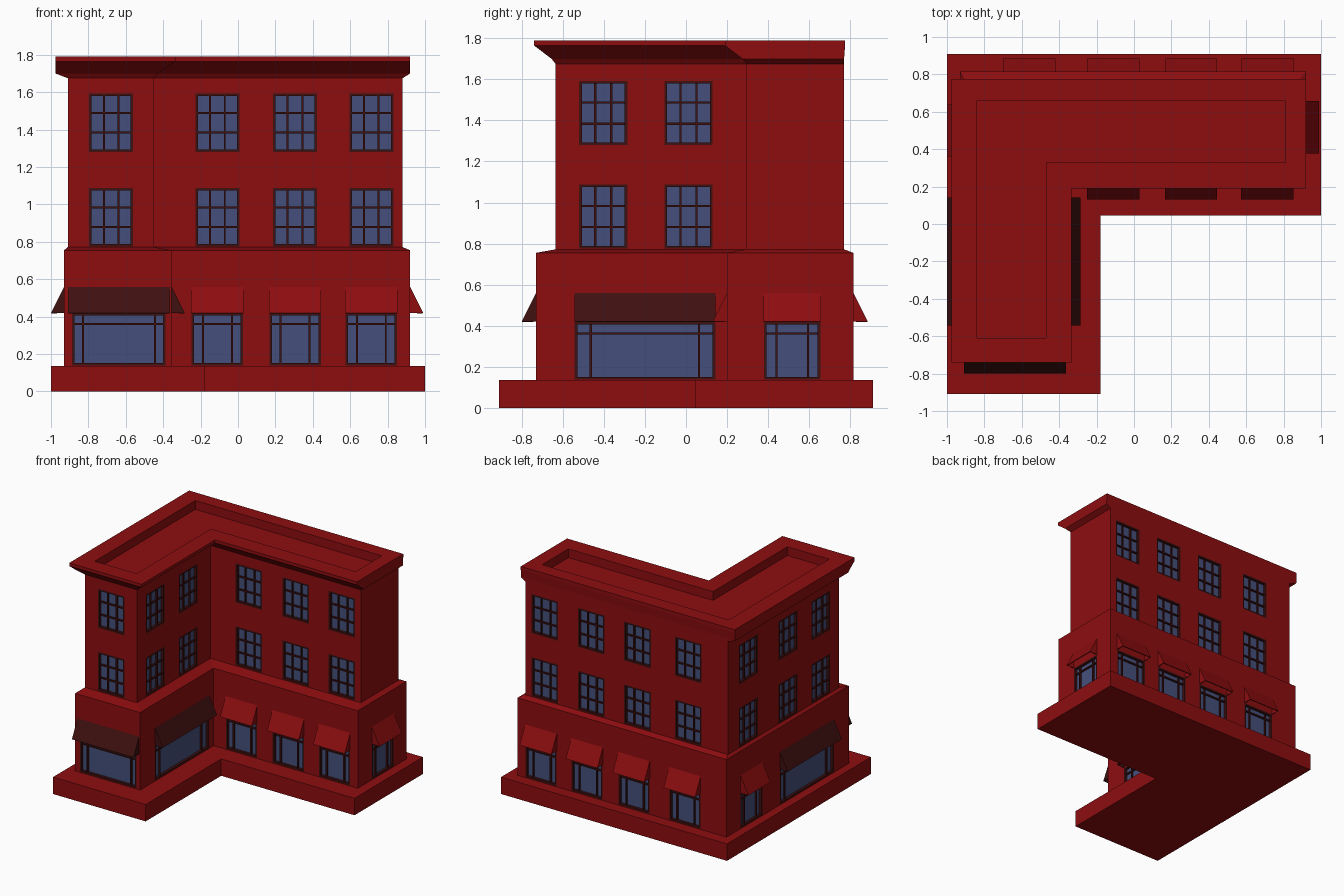
import bpy, bmesh, math
from mathutils import Matrix, Vector

old = bpy.data.objects.get("Cube")
if old:
    bpy.data.objects.remove(old, do_unlink=True)


def material(name, rgb):
    m = bpy.data.materials.new(name)
    m.use_nodes = True
    m.diffuse_color = (*rgb, 1)
    bsdf = next(n for n in m.node_tree.nodes if n.type == 'BSDF_PRINCIPLED')
    bsdf.inputs["Base Color"].default_value = (*rgb, 1)
    bsdf.inputs["Roughness"].default_value = 0.8
    return m


RED = material("brick red", (0.27, 0.004, 0.005))
DARK = material("dark red", (0.05, 0.005, 0.005))
GLASS = material("window blue", (0.06, 0.08, 0.2))


def make_object(name, bm, mat):
    bmesh.ops.recalc_face_normals(bm, faces=bm.faces)
    mesh = bpy.data.meshes.new(name)
    bm.to_mesh(mesh)
    bm.free()
    mesh.materials.append(mat)
    ob = bpy.data.objects.new(name, mesh)
    bpy.context.collection.objects.link(ob)
    return ob


def loft_l(name, rings, mat):
    """Stack L-shaped outlines (x0, x1, y0, y1, inner x, inner y, z) into a solid."""
    bm = bmesh.new()
    loops = []
    for x0, x1, y0, y1, xi, yi, z in rings:
        outline = ((x0, y0), (xi, y0), (xi, yi), (x1, yi), (x1, y1), (x0, y1))
        loops.append([bm.verts.new((x, y, z)) for x, y in outline])
    for low, high in zip(loops, loops[1:]):
        for i in range(6):
            j = (i + 1) % 6
            bm.faces.new((low[i], low[j], high[j], high[i]))
    bm.faces.new(loops[0][::-1])
    bm.faces.new(loops[-1])
    return make_object(name, bm, mat)


def box(bm, lo, hi, matrix):
    lo, hi = Vector(lo), Vector(hi)
    shape = Matrix.Translation((lo + hi) / 2) @ Matrix.Diagonal((*(hi - lo), 1))
    bmesh.ops.create_cube(bm, size=1, matrix=matrix @ shape)


def wall_matrix(angle, dist):
    """Local x runs along the wall, local -y points outward."""
    return Matrix.Rotation(math.radians(angle), 4, 'Z') @ Matrix.Translation((0, -dist, 0))


# Plinth and the stepped L-shaped building with its cornice and sunken roof
base = (-1, 1, -0.91, 0.91, -0.18, 0.045)
shop = (-0.93, 0.92, -0.73, 0.815, -0.355, 0.2)
upper = (-0.91, 0.88, -0.635, 0.77, -0.45, 0.295)
soffit = (-0.975, 0.92, -0.655, 0.77, -0.43, 0.275)
cornice = (-0.975, 0.92, -0.74, 0.775, -0.335, 0.19)
recess = (-0.84, 0.81, -0.61, 0.66, -0.47, 0.33)
loft_l("plinth", [(*base, 0), (*base, 0.135)], RED)
building = loft_l("building", [
    (*shop, 0.12), (*shop, 0.755), (*upper, 0.772), (*upper, 1.675),
    (*soffit, 1.7), (*cornice, 1.765), (*cornice, 1.79),
    (*recess, 1.79), (*recess, 1.72)], RED)

cutters = bmesh.new()
DEPTH = 0.03
RIM = 0.013


def window(name, matrix, centre, width, z0, z1, uprights, rails):
    """Recessed window; uprights and rails are fractions across the opening."""
    u0, u1 = centre - width / 2, centre + width / 2
    box(cutters, (u0, -0.05, z0), (u1, DEPTH, z1), matrix)
    pane = bmesh.new()
    box(pane, (u0, DEPTH - 0.009, z0), (u1, DEPTH, z1), matrix)
    make_object(name + "_glass", pane, GLASS)
    bars = bmesh.new()
    for a, b in ((u0, u0 + RIM), (u1 - RIM, u1)):
        box(bars, (a, 0, z0), (b, DEPTH, z1), matrix)
    for a, b in ((z0, z0 + RIM), (z1 - RIM, z1)):
        box(bars, (u0, 0, a), (u1, DEPTH, b), matrix)
    t = RIM * 0.4
    for f in uprights:
        u = u0 + f * width
        box(bars, (u - t, 0.008, z0), (u + t, DEPTH, z1), matrix)
    for f in rails:
        z = z0 + f * (z1 - z0)
        box(bars, (u0, 0.008, z - t), (u1, DEPTH, z + t), matrix)
    make_object(name + "_frame", bars, DARK)


def awning(name, matrix, centre, width, mat):
    """Sloped canopy with triangular cheeks, open underneath."""
    bm = bmesh.new()
    sides = []
    for u in (centre - width / 2, centre + width / 2):
        points = ((u, 0, 0.56), (u, -0.07, 0.42), (u, 0, 0.42))
        sides.append([bm.verts.new(matrix @ Vector(p)) for p in points])
    a, b = sides
    bm.faces.new((a[0], a[1], b[1], b[0]))
    bm.faces.new((a[0], a[2], a[1]))
    bm.faces.new((b[0], b[1], b[2]))
    ob = make_object(name, bm, mat)
    mod = ob.modifiers.new("thickness", 'SOLIDIFY')
    mod.thickness = 0.008
    mod.offset = -1


# Upper storeys: wall name, angle, distance, window centres along the wall
upper_walls = [
    ("front_end", 0, 0.635, [-0.678]),
    ("front_inner", 0, -0.295, [-0.11, 0.305, 0.713]),
    ("side_inner", 90, -0.45, [-0.403, 0.012]),
    ("back", 180, 0.77, [-0.71, -0.3, 0.11, 0.56]),
    ("side_outer", -90, 0.91, [-0.51, -0.01, 0.403]),
]
thirds = (1 / 3, 2 / 3)
for wall, angle, dist, centres in upper_walls:
    m = wall_matrix(angle, dist)
    for i, u in enumerate(centres):
        for floor, z in (("middle", 0.776), ("top", 1.28)):
            window(f"{wall}_{floor}_window_{i + 1}", m, u, 0.235, z, z + 0.312, thirds, thirds)

# Shop floor: (centre, awning width, window width) for each opening
small = [(-0.11, 0.28, 0.275), (0.305, 0.28, 0.275), (0.713, 0.28, 0.275)]
shop_walls = [
    ("front_end_shop", 0, 0.73, [(-0.637, 0.545, 0.5)]),
    ("front_inner_shop", 0, -0.2, small),
    ("side_inner_shop", 90, -0.355, [(-0.2, 0.685, 0.685)]),
    ("side_end_shop", 90, 0.92, [(0.517, 0.28, 0.275)]),
    ("back_shop", 180, 0.815, [(-u, w, v) for u, w, v in small] + [(0.56, 0.28, 0.275)]),
    ("side_outer_shop", -90, 0.93, [(0.2, 0.685, 0.685), (-0.5, 0.28, 0.275)]),
]
for wall, angle, dist, openings in shop_walls:
    m = wall_matrix(angle, dist)
    for i, (u, cover, width) in enumerate(openings):
        big = width > 0.4
        edge = 0.115 if big else 0.22
        window(f"{wall}_window_{i + 1}", m, u, width, 0.138, 0.418, (edge, 1 - edge), (0.8,))
        awning(f"{wall}_awning_{i + 1}", m, u, cover, DARK if big else RED)

# Cut the window openings into the walls
cutter = make_object("window_cutter", cutters, RED)
cutter.hide_render = True
cut = building.modifiers.new("openings", 'BOOLEAN')
cut.operation = 'DIFFERENCE'
cut.solver = 'EXACT'
cut.object = cutter
bpy.context.view_layer.objects.active = building
bpy.ops.object.modifier_apply(modifier=cut.name)
bpy.data.objects.remove(cutter, do_unlink=True)
